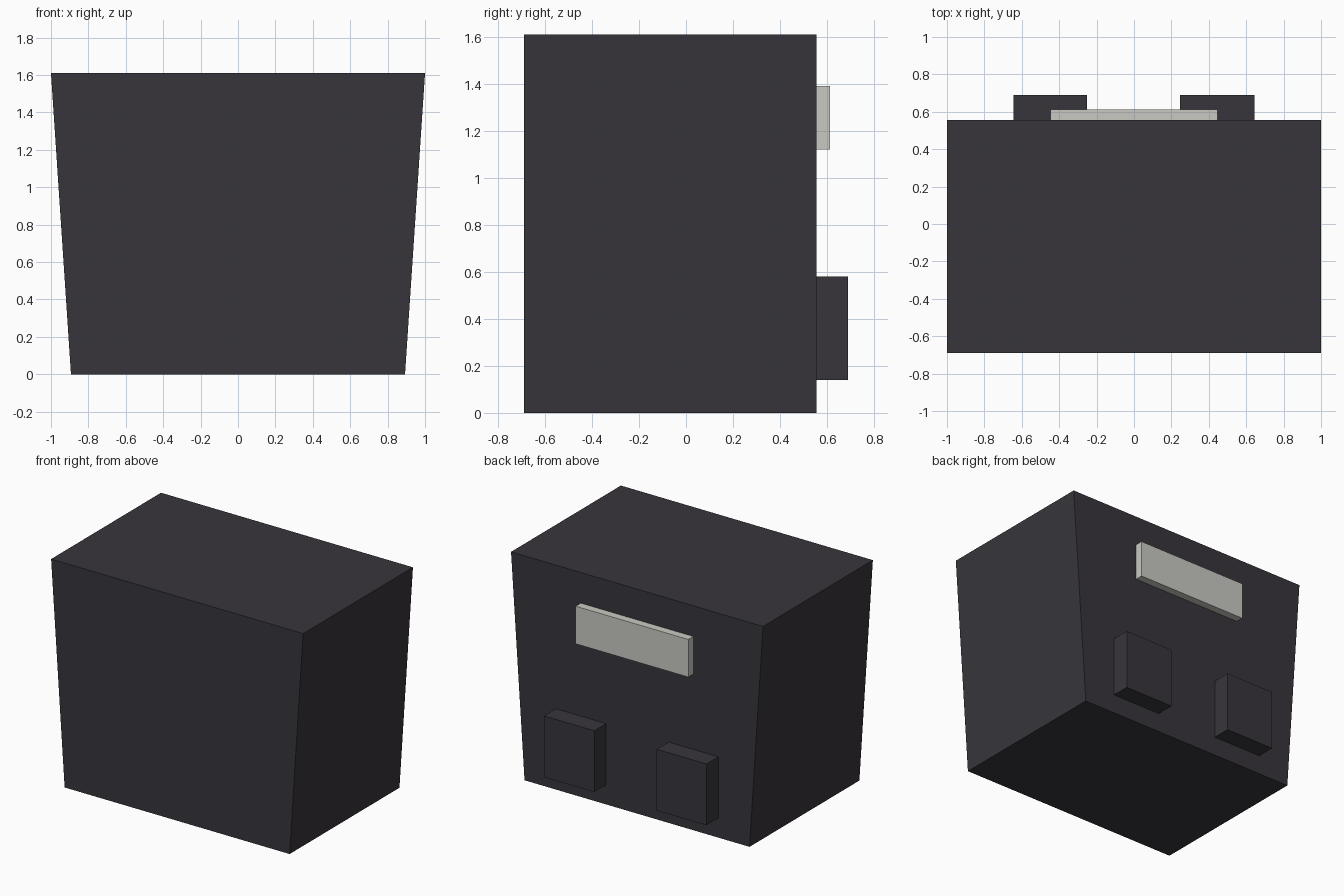
import bpy
import bmesh

if "Cube" in bpy.data.objects:
    bpy.data.objects.remove(bpy.data.objects["Cube"])


def material(name, rgb):
    m = bpy.data.materials.new(name)
    m.diffuse_color = (*rgb, 1.0)
    m.use_nodes = True
    m.node_tree.nodes["Principled BSDF"].inputs["Base Color"].default_value = m.diffuse_color
    return m


def block(name, low, high, mat, bottom_scale=1.0):
    """Box between two corners; bottom_scale narrows its lower edge in x."""
    bm = bmesh.new()
    bmesh.ops.create_cube(bm, size=1.0)
    for v in bm.verts:
        taper = bottom_scale if v.co.z < 0 else 1.0
        for i in range(3):
            v.co[i] = low[i] + (v.co[i] + 0.5) * (high[i] - low[i])
        v.co.x *= taper
    mesh = bpy.data.meshes.new(name)
    bm.to_mesh(mesh)
    bm.free()
    mesh.materials.append(mat)
    obj = bpy.data.objects.new(name, mesh)
    bpy.context.collection.objects.link(obj)
    return obj


charcoal = material("charcoal", (0.039, 0.036, 0.044))
pale_grey = material("pale grey", (0.59, 0.59, 0.55))

BACK = 0.555

# Main case, tapering towards the bottom
block("case", (-1.0, -0.69, 0.0), (1.0, BACK, 1.61), charcoal, bottom_scale=0.893)

# Pale panel on the back
block("back_panel", (-0.447, BACK, 1.12), (0.447, 0.612, 1.39), pale_grey)

# Pair of raised blocks low on the back
for side, x0, x1 in (("left", -0.645, -0.25), ("right", 0.245, 0.643)):
    block(f"back_block_{side}", (x0, BACK, 0.14), (x1, 0.69, 0.58), charcoal)
